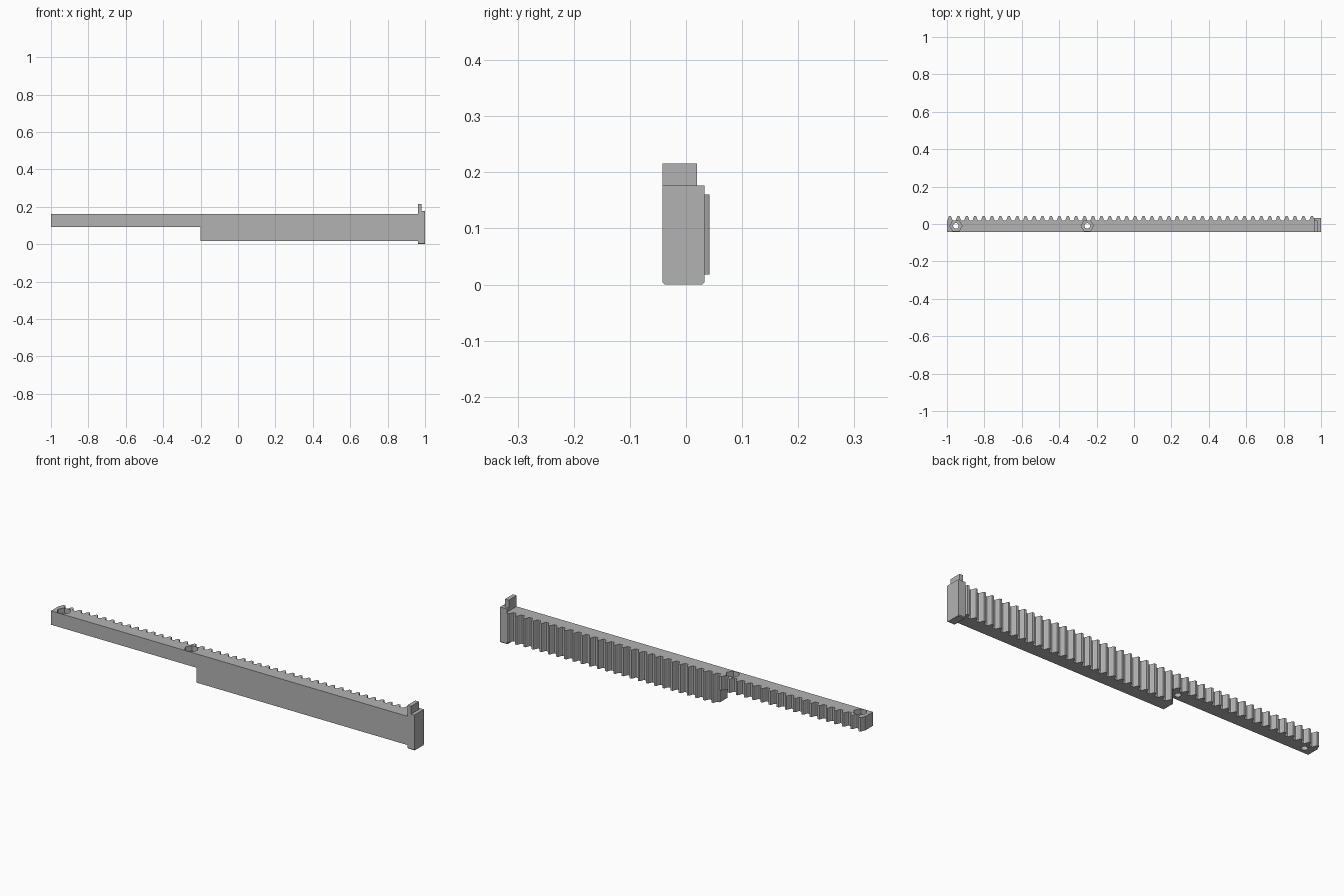
import bpy, bmesh
from mathutils import Matrix, Vector

cube = bpy.data.objects.get("Cube")
if cube:
    bpy.data.objects.remove(cube, do_unlink=True)

grey = bpy.data.materials.new("Plain grey")
grey.use_nodes = True
colour = (0.45, 0.45, 0.45, 1)
grey.diffuse_color = colour
grey.node_tree.nodes["Principled BSDF"].inputs["Base Color"].default_value = colour

FRONT, ROOT, TIP = -0.042, 0.0195, 0.042
BOTTOM, TOP, END = 0.018, 0.161, 0.962


def make_object(name, bm):
    bmesh.ops.recalc_face_normals(bm, faces=bm.faces)
    mesh = bpy.data.meshes.new(name)
    bm.to_mesh(mesh)
    bm.free()
    obj = bpy.data.objects.new(name, mesh)
    bpy.context.collection.objects.link(obj)
    mesh.materials.append(grey)
    return obj


def extrude(name, points, vector):
    """Extrude a flat outline into a solid."""
    bm = bmesh.new()
    face = bm.faces.new([bm.verts.new(p) for p in points])
    new = bmesh.ops.extrude_face_region(bm, geom=[face])["geom"]
    verts = [g for g in new if isinstance(g, bmesh.types.BMVert)]
    bmesh.ops.translate(bm, verts=verts, vec=Vector(vector))
    return make_object(name, bm)


def box(name, low, high):
    x, y, z = low
    X, Y, Z = high
    return extrude(name, [(x, y, z), (X, y, z), (X, Y, z), (x, Y, z)], (0, 0, Z - z))


def prism(name, sides, radius, x, y, low, high):
    bm = bmesh.new()
    bmesh.ops.create_cone(bm, cap_ends=True, segments=sides, radius1=radius, radius2=radius,
                          depth=high - low, matrix=Matrix.Translation((x, y, (low + high) / 2))
                          @ Matrix.Rotation(1.5707963, 4, "Z"))
    return make_object(name, bm)


def cut(target, cutter):
    mod = target.modifiers.new(cutter.name, "BOOLEAN")
    mod.operation, mod.solver, mod.object = "DIFFERENCE", "EXACT", cutter
    cutter.hide_render = True
    cutter.hide_set(True)
    cutter.display_type = "WIRE"


# Toothed bar: one outline with curved tooth flanks, extruded upward
teeth = 44
first, pitch = -0.984, 0.045
flank = [(0.0155, 0), (0.012, 0.2), (0.0095, 0.55), (0.007, 0.85), (0.005, 1)]
outline = [(-1, FRONT), (-1, ROOT)]
for i in range(teeth):
    centre = first + i * pitch
    for half, h in flank:
        outline.append((centre - half, ROOT + (TIP - ROOT) * h))
    for half, h in reversed(flank):
        outline.append((centre + half, ROOT + (TIP - ROOT) * h))
outline += [(END + 0.01, ROOT), (END + 0.01, FRONT)]
bar = extrude("toothed_bar", [(x, y, BOTTOM) for x, y in outline], (0, 0, TOP - BOTTOM))

# Shallow half of the bar, with nut pockets and bolt holes
cut(bar, box("underside_cutter", (-1.1, -0.1, -0.1), (-0.2, 0.1, 0.092)))
for name, x in (("outer", -0.952), ("inner", -0.25)):
    cut(bar, prism(name + "_nut_cutter", 6, 0.033, x, -0.01, 0.135, 0.2))
    cut(bar, prism(name + "_bolt_cutter", 24, 0.015, x, -0.01, 0.05, 0.2))

# Bake the cuts and remove the helpers
bpy.context.view_layer.update()
result = bpy.data.meshes.new_from_object(bar.evaluated_get(bpy.context.evaluated_depsgraph_get()))
cutters = [m.object for m in bar.modifiers]
bar.modifiers.clear()
bar.data = result
for cutter in cutters:
    bpy.data.objects.remove(cutter, do_unlink=True)

# End stop plate with bevelled lower edges
c = 0.004
plate_back = 0.033
plate = extrude("end_plate", [(END, FRONT, c), (END, FRONT + c, 0), (END, plate_back - c, 0),
                              (END, plate_back, c), (END, plate_back, 0.177),
                              (END, FRONT, 0.177)], (1 - END, 0, 0))

# Raised tab on the inner half of the end plate
tab = box("end_tab", (END, FRONT, 0.17), (0.982, ROOT, 0.216))
